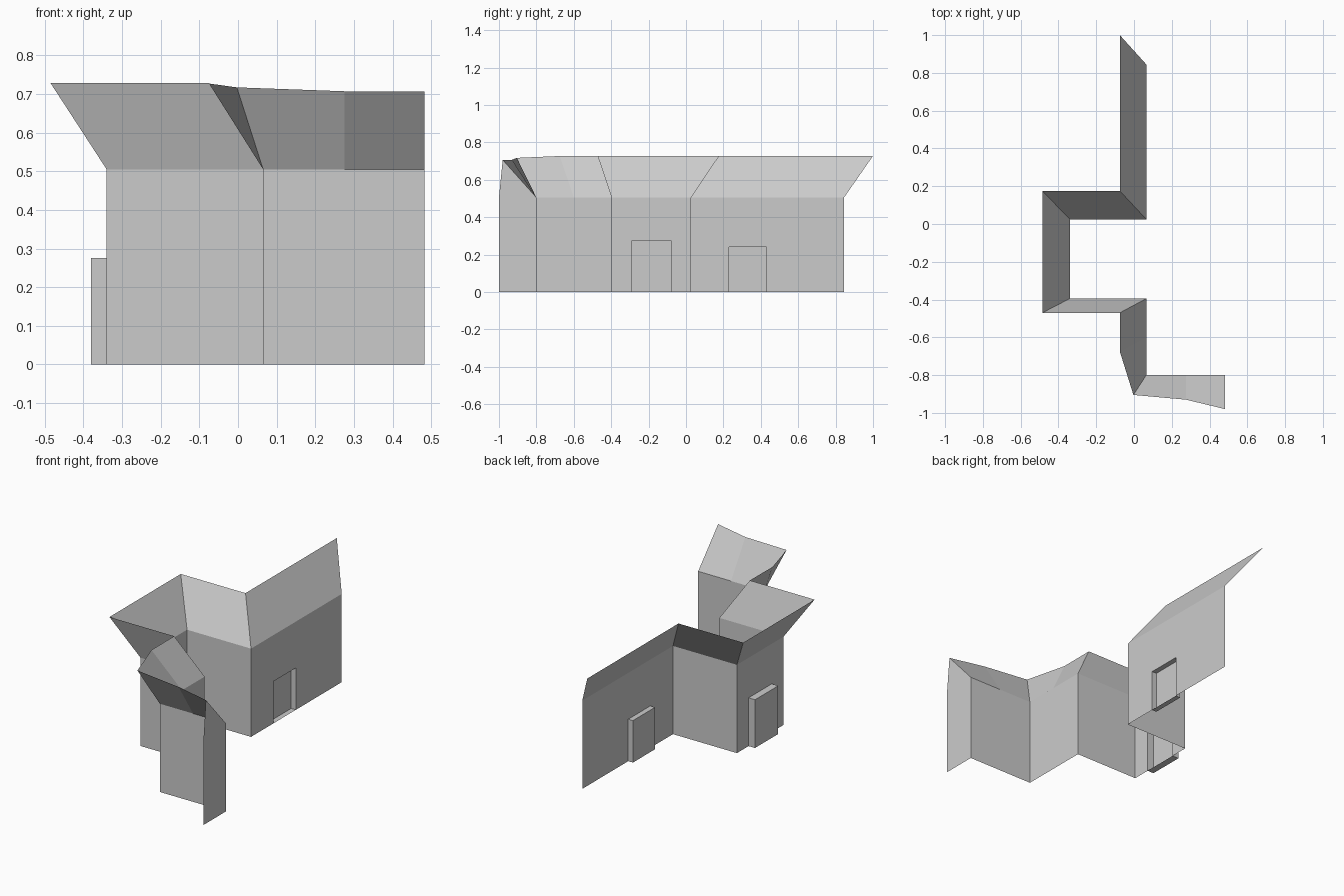
import bpy
from mathutils import Vector

if "Cube" in bpy.data.objects:
    bpy.data.objects.remove(bpy.data.objects["Cube"])

WALL_TOP = 0.505


def make_mesh(name, quads):
    """Create an object from polygons, merging shared corners."""
    verts, index, faces = [], {}, []
    for quad in quads:
        face = []
        for p in quad:
            key = tuple(round(c, 4) for c in p)
            if key not in index:
                index[key] = len(verts)
                verts.append(key)
            face.append(index[key])
        faces.append(face)
    mesh = bpy.data.meshes.new(name)
    mesh.from_pydata(verts, [], faces)
    obj = bpy.data.objects.new(name, mesh)
    bpy.context.collection.objects.link(obj)
    return obj


def panel(a, b, z0, z1):
    """Upright rectangle between two plan points, facing the open side."""
    return [(*b, z0), (*a, z0), (*a, z1), (*b, z1)]


# Plan of the folded wall, from the back end to the front end
plan = [(0.065, 0.845), (0.065, 0.025), (-0.34, 0.025), (-0.34, -0.395),
        (0.065, -0.395), (0.065, -0.80), (0.483, -0.80), (0.483, -1.0)]

# Doorways: wall segment -> (back y, front y, height, recess depth)
doors = {0: (0.43, 0.23, 0.24, 0.03), 2: (-0.08, -0.29, 0.276, 0.041)}

# Walls, with openings left for the doorways
walls = []
for i, (a, b) in enumerate(zip(plan, plan[1:])):
    if i not in doors:
        walls.append(panel(a, b, 0, WALL_TOP))
        continue
    y0, y1, h, depth = doors[i]
    p, q = (a[0], y0), (a[0], y1)
    walls += [panel(a, p, 0, WALL_TOP), panel(q, b, 0, WALL_TOP),
              panel(p, q, h, WALL_TOP)]
    # Recessed doorway: back, jambs, lintel and sill
    pb, qb = (a[0] - depth, y0), (a[0] - depth, y1)
    sill = [(*p, 0), (*pb, 0), (*qb, 0), (*q, 0)]
    lintel = [(x, y, h) for x, y, _ in reversed(sill)]
    make_mesh(f"doorway_{i // 2 + 1}",
              [panel(pb, qb, 0, h), panel(p, pb, 0, h), panel(qb, q, 0, h), sill, lintel])
make_mesh("walls", walls)

# Flared upper band: (foot plan point, rim point)
RIM = 0.728
flare = [(plan[0], (-0.075, 1.0, RIM)), (plan[1], (-0.075, 0.175, RIM)),
         (plan[2], (-0.485, 0.175, RIM)), (plan[3], (-0.485, -0.47, RIM)),
         (plan[4], (-0.075, -0.47, RIM)), ((0.065, -0.60), (-0.075, -0.675, 0.727)),
         (plan[5], (-0.003, -0.905, 0.717)), ((0.275, -0.80), (0.275, -0.93, 0.707)),
         (plan[6], (0.483, -0.98, 0.706))]
band = [[(*b, WALL_TOP), (*a, WALL_TOP), ra, rb]
        for (a, ra), (b, rb) in zip(flare, flare[1:])]
# Upright gusset closing the front end
band.append([(*plan[7], WALL_TOP), (*plan[6], WALL_TOP), flare[-1][1]])
make_mesh("flared_band", band)
